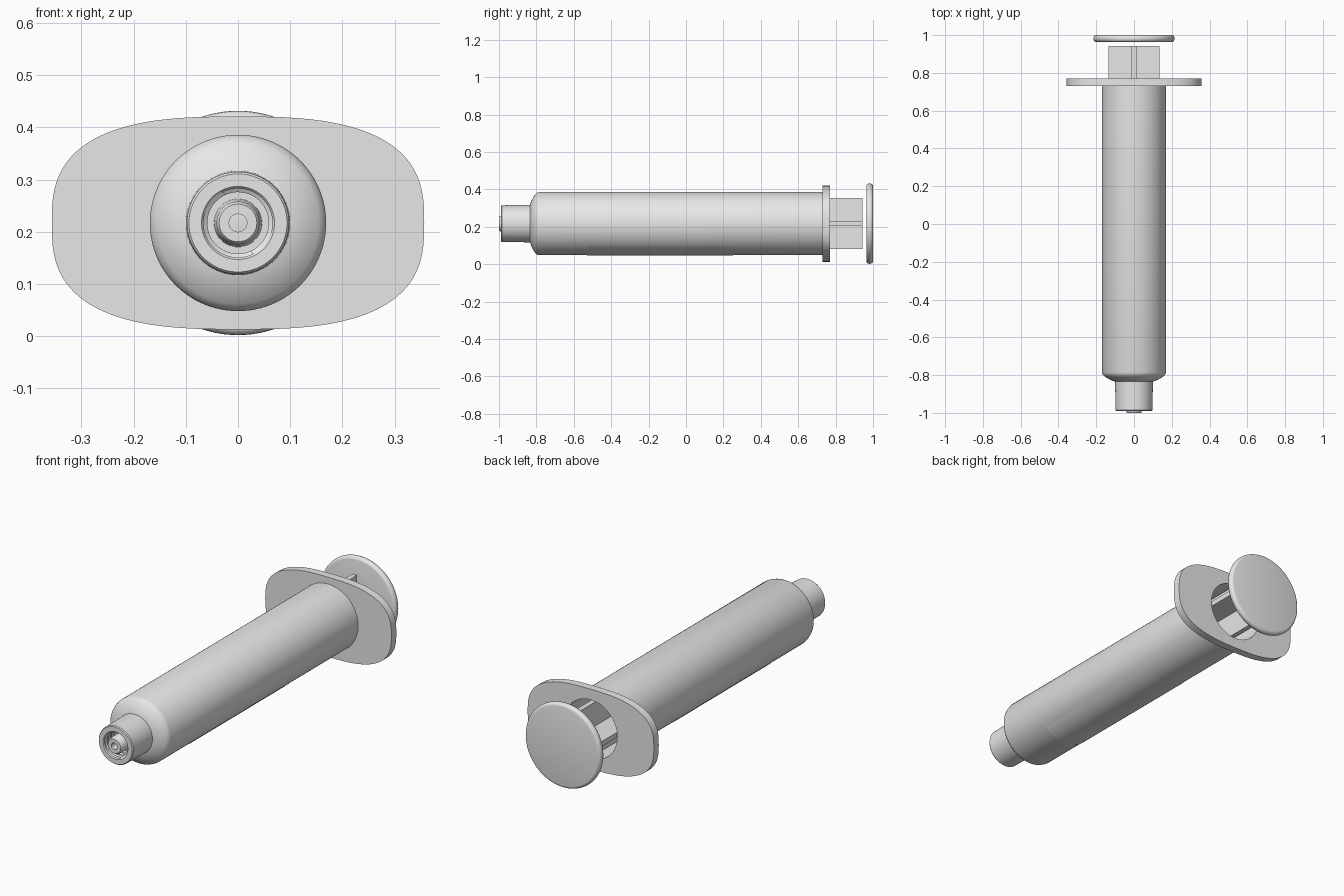
import bpy, bmesh
from math import sin, cos, pi, radians, copysign

if "Cube" in bpy.data.objects:
    bpy.data.objects.remove(bpy.data.objects["Cube"], do_unlink=True)

AXIS = 0.217   # height of the long axis
SEG = 96


def material(name, value):
    m = bpy.data.materials.new(name)
    m.use_nodes = True
    col = (value, value, value, 1)
    m.diffuse_color = col
    m.node_tree.nodes["Principled BSDF"].inputs["Base Color"].default_value = col
    return m


GREY = material("light grey plastic", 0.8)
SCALE = material("scale grey", 0.74)


def loft(name, rings, mat=GREY, around=True, loop=False, caps=False, angle=35):
    """Skin a list of rings of points with quads."""
    bm = bmesh.new()
    vs = [[bm.verts.new(p) for p in ring] for ring in rings]
    n = len(vs[0])
    pairs = list(zip(vs, vs[1:])) + ([(vs[-1], vs[0])] if loop else [])
    for a, b in pairs:
        for i in range(n if around else n - 1):
            j = (i + 1) % n
            bm.faces.new((a[i], a[j], b[j], b[i]))
    if caps:
        bm.faces.new(vs[0])
        bm.faces.new(vs[-1])
    bmesh.ops.recalc_face_normals(bm, faces=bm.faces)
    me = bpy.data.meshes.new(name)
    bm.to_mesh(me)
    bm.free()
    me.materials.append(mat)
    ob = bpy.data.objects.new(name, me)
    bpy.context.collection.objects.link(ob)
    bpy.ops.object.select_all(action='DESELECT')
    ob.select_set(True)
    bpy.context.view_layer.objects.active = ob
    bpy.ops.object.shade_smooth_by_angle(angle=radians(angle))
    return ob


def polar(r, y, t):
    return (r * cos(t), y, AXIS + r * sin(t))


def circle(r, y):
    return [polar(r, y, 2 * pi * i / SEG) for i in range(SEG)]


def lathe(name, profile, **kw):
    return loft(name, [circle(r, y) for r, y in profile], **kw)


# Hollow barrel with shoulder, locking collar, inner nozzle and bore
lathe("barrel", [
    (0.169, 0.75), (0.169, -0.785), (0.165, -0.797), (0.155, -0.808),
    (0.125, -0.825), (0.11, -0.831), (0.1, -0.834),
    (0.098, -0.985), (0.094, -0.99), (0.07, -0.99), (0.066, -0.985),
    (0.066, -0.85), (0.046, -0.85), (0.041, -0.993), (0.036, -1.0),
    (0.017, -1.0), (0.017, -0.79), (0.14, -0.77), (0.15, -0.75), (0.15, 0.75),
], loop=True)

# Two-start thread inside the collar
for k in range(2):
    rings = []
    for i in range(73):
        t = pi * k + radians(115) + 2 * pi * i / 48
        y = -0.983 + 0.08 * i / 72
        rings.append([polar(0.067, y - 0.007, t), polar(0.059, y - 0.002, t),
                      polar(0.059, y + 0.002, t), polar(0.067, y + 0.007, t)])
    loft("collar_thread_%d" % (k + 1), rings, caps=True)


# Finger flange: rounded oval plate with a round opening
def oval(y, a=0.357, b=0.204, power=2 / 2.8):
    pts = []
    for i in range(SEG):
        c, s = cos(2 * pi * i / SEG), sin(2 * pi * i / SEG)
        pts.append((a * copysign(abs(c) ** power, c), y,
                    AXIS + b * copysign(abs(s) ** power, s)))
    return pts


loft("finger_flange", [oval(0.73), oval(0.77), circle(0.15, 0.77), circle(0.15, 0.73)],
     loop=True)

# Printed scale area under the barrel
loft("scale_panel",
     [[polar(0.1705, y, radians(225 + 90 * i / 24)) for i in range(25)]
      for y in (-0.53, 0.25)], mat=SCALE, around=False)

# Plunger rod: cross of two ribs
H, T, F, B = 0.136, 0.013, -0.62, 0.943
outline = [(H, T), (T, T), (T, H), (-T, H), (-T, T), (-H, T)]
outline += [(-x, -z) for x, z in outline]
loft("plunger_rod", [[(x, y, AXIS + z) for x, z in outline] for y in (F, B)],
     caps=True, angle=20)

# Piston inside the barrel
lathe("piston", [(0.02, -0.765), (0.13, -0.745), (0.148, -0.73), (0.148, -0.7),
                 (0.138, -0.69), (0.138, -0.65), (0.148, -0.64), (0.148, -0.61)], caps=True)

# Thumb disc with rounded rim
rim = [(0.2 + 0.015 * cos(a), 0.982 + 0.018 * sin(a))
       for a in [radians(-90 + 180 * i / 8) for i in range(9)]]
lathe("thumb_disc", rim, caps=True, angle=40)
